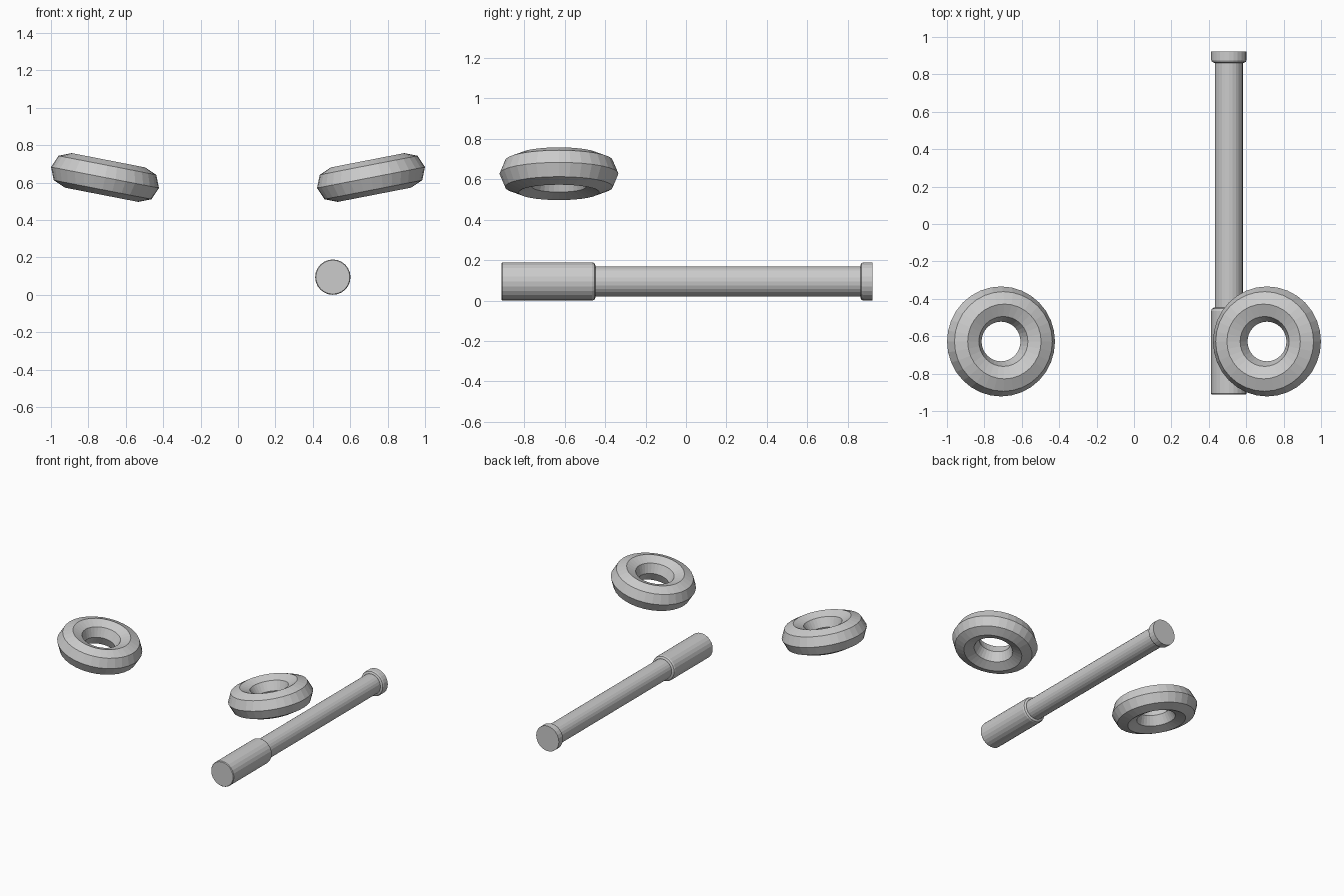
import bpy
import bmesh
from math import sin, cos, pi, radians
from mathutils import Matrix

if "Cube" in bpy.data.objects:
    bpy.data.objects.remove(bpy.data.objects["Cube"])


def lathe(name, profile, segments, matrix, closed=False):
    """Turn (radius, height) points about local z; closed joins last to first."""
    bm = bmesh.new()
    rings = [[bm.verts.new((r * cos(2 * pi * i / segments),
                            r * sin(2 * pi * i / segments), h))
              for i in range(segments)] for r, h in profile]
    pairs = list(zip(rings, rings[1:]))
    if closed:
        pairs.append((rings[-1], rings[0]))
    for a, b in pairs:
        for i in range(segments):
            j = (i + 1) % segments
            bm.faces.new((a[i], a[j], b[j], b[i]))
    if not closed:
        bm.faces.new(rings[0])
        bm.faces.new(rings[-1])
    bmesh.ops.recalc_face_normals(bm, faces=bm.faces)
    mesh = bpy.data.meshes.new(name)
    bm.to_mesh(mesh)
    bm.free()
    obj = bpy.data.objects.new(name, mesh)
    obj.matrix_world = matrix
    bpy.context.collection.objects.link(obj)
    return obj


# Pair of tilted rings with octagonal cross-section
section = [(0.2 + 0.094 * cos(k * pi / 4), 0.094 * sin(k * pi / 4))
           for k in range(8)]
for name, side in (("left_ring", -1), ("right_ring", 1)):
    place = (Matrix.Translation((0.711 * side, -0.628, 0.627))
             @ Matrix.Rotation(radians(-11 * side), 4, 'Y'))
    lathe(name, section, 32, place, closed=True)

# Rod lying along y: local z is turned to +y
axis = Matrix.Translation((0.507, 0, 0.0945)) @ Matrix.Rotation(radians(-90), 4, 'X')
R = 0.0945

# Thick grip with a bevelled shoulder
lathe("grip", [(R - 0.004, -0.912), (R, -0.907), (R, -0.464),
               (R - 0.004, -0.453), (R - 0.015, -0.447)], 24, axis)

# Slim shaft
lathe("shaft", [(0.075, -0.46), (0.075, 0.87)], 24, axis)

# End cap with a bevelled inner edge
lathe("end_cap", [(R - 0.015, 0.862), (R - 0.004, 0.867),
                  (R, 0.878), (R, 0.922)], 24, axis)
